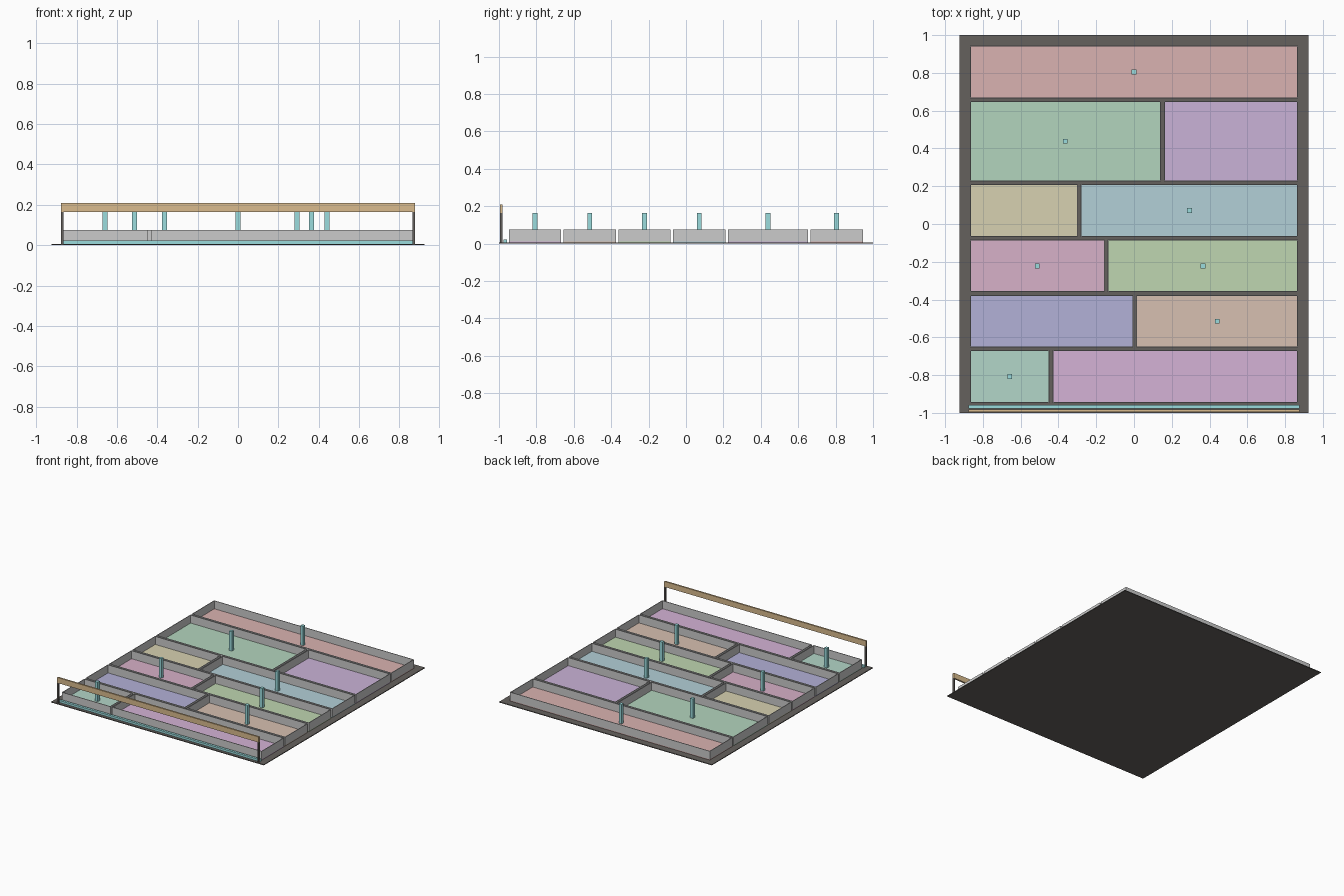
import bpy, bmesh

if "Cube" in bpy.data.objects:
    bpy.data.objects.remove(bpy.data.objects["Cube"])

def material(name, rgb):
    m = bpy.data.materials.new(name)
    m.diffuse_color = (*rgb, 1)
    m.use_nodes = True
    m.node_tree.nodes["Principled BSDF"].inputs["Base Color"].default_value = m.diffuse_color
    return m

def finish(name, bm, mat=None):
    bmesh.ops.recalc_face_normals(bm, faces=bm.faces)
    me = bpy.data.meshes.new(name)
    bm.to_mesh(me)
    bm.free()
    ob = bpy.data.objects.new(name, me)
    bpy.context.collection.objects.link(ob)
    if mat:
        me.materials.append(mat)
    return ob

def box(name, x0, x1, y0, y1, z0, z1, mat=None):
    bm = bmesh.new()
    bmesh.ops.create_cube(bm, size=1)
    for v in bm.verts:
        v.co.x = x1 if v.co.x > 0 else x0
        v.co.y = y1 if v.co.y > 0 else y0
        v.co.z = z1 if v.co.z > 0 else z0
    return finish(name, bm, mat)

def wall_ring(name, x0, x1, y0, y1, z0, z1, t):
    # rectangular frame: outer and inner loops at bottom and top
    bm = bmesh.new()
    loops = []
    for d, z in ((0, z0), (0, z1), (t, z1), (t, z0)):
        a, b, c, e = x0 + d, x1 - d, y0 + d, y1 - d
        loops.append([bm.verts.new((x, y, z)) for x, y in ((a, c), (b, c), (b, e), (a, e))])
    for i in range(4):
        p, q = loops[i], loops[(i + 1) % 4]
        for j in range(4):
            k = (j + 1) % 4
            bm.faces.new((p[j], p[k], q[k], q[j]))
    return finish(name, bm)

W = 0.869          # half width of the tray block
BASE, FLOOR, WALL, PEG = 0.006, 0.012, 0.075, 0.165
dark = material("dark", (0.13, 0.12, 0.11))
teal = material("teal", (0.33, 0.72, 0.73))
wood = material("wood", (0.70, 0.50, 0.27))

# base plate
box("base_plate", -0.925, 0.925, -1, 1, 0, BASE, dark)

# rows of trays: y range, split centre, (colour, has peg) per tray
rows = [
    (0.665, 0.945, None, [((0.70, 0.45, 0.44), True)]),
    (0.225, 0.651, 0.15, [((0.45, 0.66, 0.51), True), ((0.59, 0.45, 0.68), False)]),
    (-0.069, 0.211, -0.29, [((0.68, 0.64, 0.44), False), ((0.45, 0.63, 0.68), True)]),
    (-0.361, -0.083, -0.147, [((0.68, 0.44, 0.58), True), ((0.52, 0.67, 0.44), True)]),
    (-0.654, -0.375, 0.004, [((0.45, 0.44, 0.68), False), ((0.68, 0.53, 0.44), True)]),
    (-0.947, -0.668, -0.44, [((0.45, 0.67, 0.58), True), ((0.66, 0.45, 0.67), False)]),
]
n = 0
for y0, y1, split, cells in rows:
    spans = [(-W, W)] if split is None else [(-W, split - 0.008), (split + 0.008, W)]
    for (x0, x1), (rgb, peg) in zip(spans, cells):
        n += 1
        box(f"tray_floor_{n}", x0, x1, y0, y1, BASE, FLOOR, material(f"floor_{n}", rgb))
        wall_ring(f"tray_wall_{n}", x0, x1, y0, y1, FLOOR, WALL, 0.005)
        if peg:
            cx, cy, r = (x0 + x1) / 2, (y0 + y1) / 2, 0.0125
            box(f"peg_{n}", cx - r, cx + r, cy - r, cy + r, FLOOR, PEG, teal)

# front strip, and the raised beam on two posts
box("front_strip", -0.877, 0.877, -0.977, -0.958, BASE, 0.022, teal)
box("front_beam", -0.877, 0.877, -0.995, -0.982, PEG, 0.208, wood)
for s, side in ((-1, "left"), (1, "right")):
    box(f"beam_post_{side}", s * 0.871 - 0.006, s * 0.871 + 0.006, -0.995, -0.982, BASE, PEG, dark)
